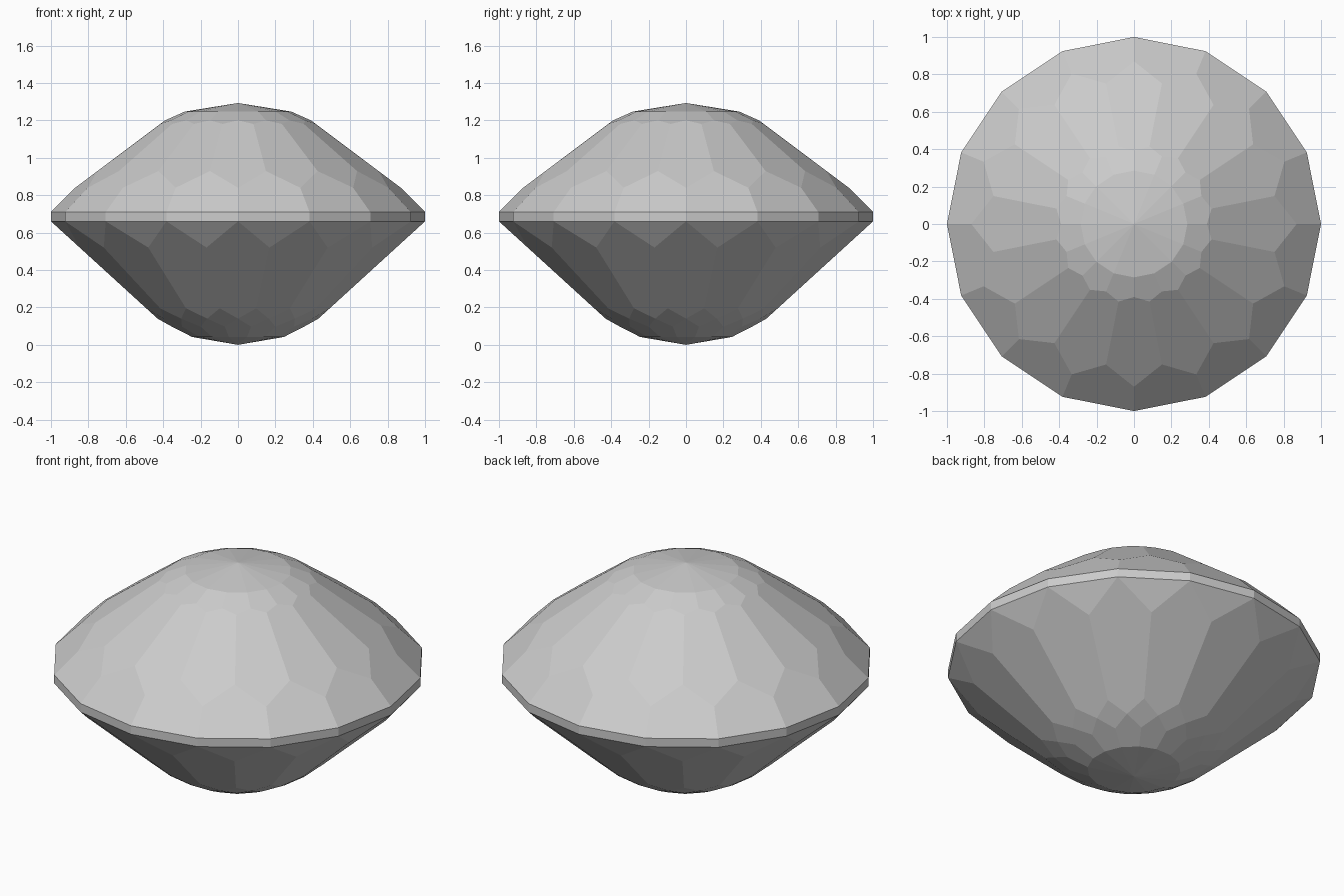
import bpy
import bmesh
from math import cos, sin, pi

if "Cube" in bpy.data.objects:
    bpy.data.objects.remove(bpy.data.objects["Cube"])

SIDES = 16
GREY = (0.6, 0.6, 0.6, 1.0)

stone = bpy.data.materials.new("stone_grey")
stone.use_nodes = True
stone.diffuse_color = GREY
stone.node_tree.nodes["Principled BSDF"].inputs["Base Color"].default_value = GREY


def ring(bm, radius, z, shift=0.0):
    """One vertex per side; shift 0.5 puts them between the girdle corners."""
    step = 2 * pi / SIDES
    return [bm.verts.new((radius * cos((i + shift) * step),
                          radius * sin((i + shift) * step), z))
            for i in range(SIDES)]


def facets(bm, *corners):
    """Repeat one facet around the axis; each corner is (ring, index offset)."""
    for i in range(SIDES):
        bm.faces.new([r[(i + k) % SIDES] for r, k in corners])


def finish(bm, name):
    mesh = bpy.data.meshes.new(name)
    bm.normal_update()
    bm.to_mesh(mesh)
    bm.free()
    mesh.materials.append(stone)
    obj = bpy.data.objects.new(name, mesh)
    bpy.context.collection.objects.link(obj)
    return obj


# Crown: girdle facets, main facets, star facets and a shallow table
bm = bmesh.new()
edge = ring(bm, 1.0, 0.71)
notch = ring(bm, 0.87, 0.84)
peak = ring(bm, 0.766, 0.929, 0.5)
star = ring(bm, 0.423, 1.181, 0.5)
shoulder = ring(bm, 0.39, 1.2)
table = ring(bm, 0.285, 1.247)
apex = [bm.verts.new((0, 0, 1.293))] * SIDES
facets(bm, (edge, 0), (edge, 1), (notch, 1), (peak, 0), (notch, 0))
facets(bm, (notch, 0), (peak, 0), (star, 0), (shoulder, 0), (star, -1), (peak, -1))
facets(bm, (star, 0), (shoulder, 1), (table, 1), (table, 0), (shoulder, 0))
facets(bm, (table, 0), (table, 1), (apex, 0))
finish(bm, "crown")

# Girdle: thin upright band
bm = bmesh.new()
low = ring(bm, 1.0, 0.66)
high = ring(bm, 1.0, 0.71)
facets(bm, (low, 0), (low, 1), (high, 1), (high, 0))
finish(bm, "girdle")

# Pavilion: triangles, long main facets, kites and a rounded-off base
bm = bmesh.new()
edge = ring(bm, 1.0, 0.66)
tip = ring(bm, 0.863, 0.52, 0.5)
kite_top = ring(bm, 0.5, 0.195, 0.5)
kite_side = ring(bm, 0.43, 0.14)
kite_base = ring(bm, 0.36, 0.097, 0.5)
culet = ring(bm, 0.25, 0.042, 0.5)
point = [bm.verts.new((0, 0, 0))] * SIDES
facets(bm, (edge, 1), (edge, 0), (tip, 0))
facets(bm, (edge, 0), (tip, -1), (kite_top, -1), (kite_side, 0), (kite_top, 0), (tip, 0))
facets(bm, (kite_top, 0), (kite_side, 0), (kite_base, 0), (kite_side, 1))
facets(bm, (kite_side, 0), (kite_base, -1), (culet, -1), (culet, 0), (kite_base, 0))
facets(bm, (culet, 0), (culet, -1), (point, 0))
finish(bm, "pavilion")
